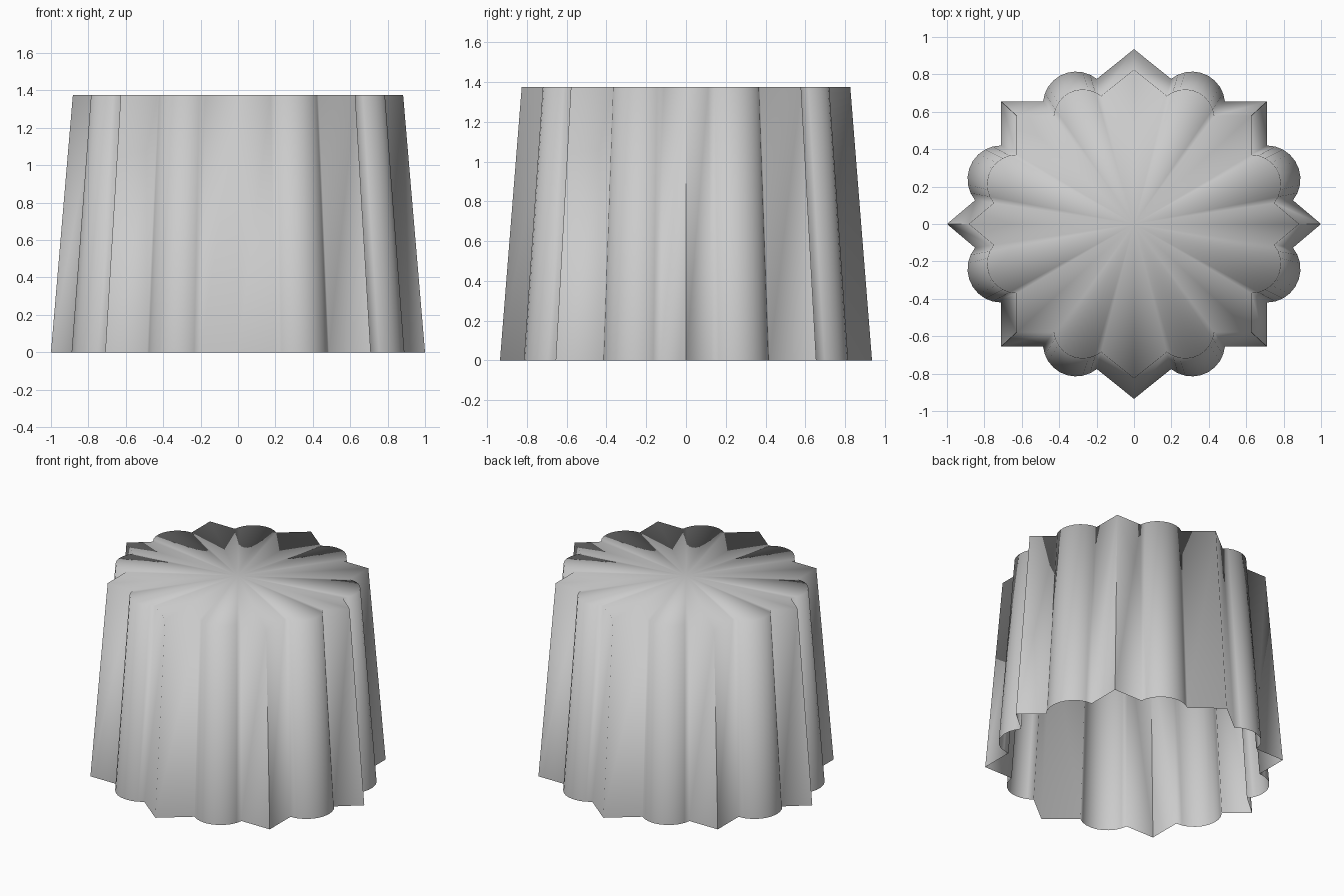
import bpy, bmesh
from math import radians, cos, sin

if "Cube" in bpy.data.objects:
    bpy.data.objects.remove(bpy.data.objects["Cube"])

HEIGHT = 1.375
TOP_SCALE = 0.883


def arc(cx, cy, r, a0, a1, n=9):
    steps = [radians(a0 + (a1 - a0) * i / n) for i in range(n + 1)]
    return [(cx + r * cos(a), cy + r * sin(a)) for a in steps]


# One quarter of the outline: side point, lobe, square corner, lobe, back point
quarter = [(1.0, 0.0)]
quarter += arc(0.71, 0.24, 0.18, -39, 90)
quarter += [(0.71, 0.655)]
quarter += arc(0.31, 0.638, 0.177, 5.5, 129)
quarter += [(0.0, 0.935)]

# Mirror the quarter to the full outline
half = quarter + [(-x, y) for x, y in reversed(quarter[:-1])]
outline = half + [(x, -y) for x, y in reversed(half[1:-1])]

# Tapered shell with a flat fan top and an open base
bm = bmesh.new()
base = [bm.verts.new((x, y, 0)) for x, y in outline]
rim = [bm.verts.new((x * TOP_SCALE, y * TOP_SCALE, HEIGHT)) for x, y in outline]
centre = bm.verts.new((0, 0, HEIGHT))
count = len(outline)
for i in range(count):
    j = (i + 1) % count
    bm.faces.new((base[i], base[j], rim[j], rim[i]))
    bm.faces.new((rim[i], rim[j], centre))
mesh = bpy.data.meshes.new("fluted_cup")
bm.to_mesh(mesh)
bm.free()

cup = bpy.data.objects.new("fluted_cup", mesh)
bpy.context.collection.objects.link(cup)
bpy.context.view_layer.objects.active = cup
cup.select_set(True)

# Soft shading everywhere except the square corners
bpy.ops.object.shade_smooth_by_angle(angle=radians(88))
